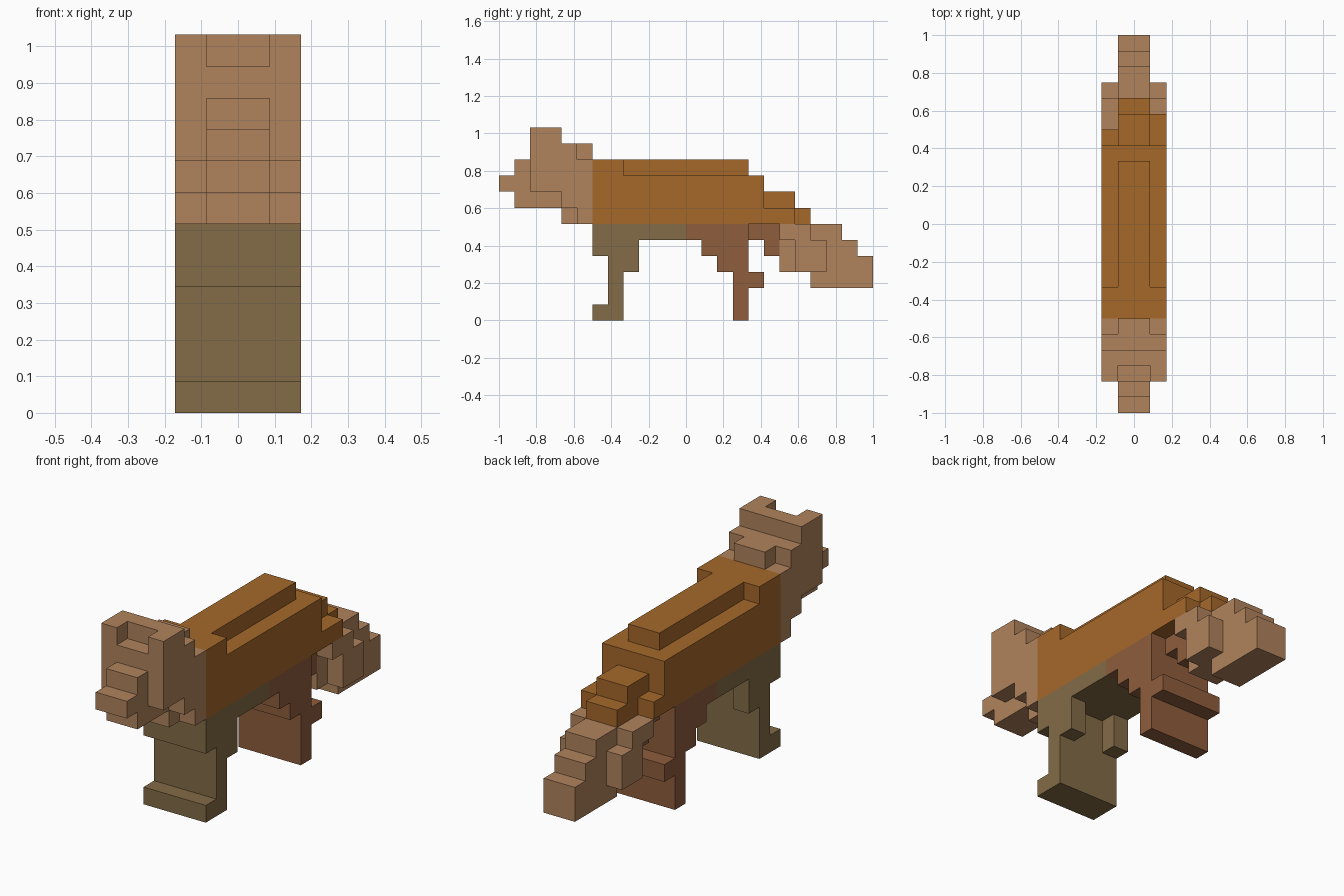
import bpy, bmesh, math

if "Cube" in bpy.data.objects:
    bpy.data.objects.remove(bpy.data.objects["Cube"])

# Block size along x, y, z
CELL = (0.086, 1 / 12, 0.086)


def material(name, rgb):
    mat = bpy.data.materials.new(name)
    lin = [((c / 255 + 0.055) / 1.055) ** 2.4 for c in rgb]
    mat.diffuse_color = (*lin, 1)
    mat.use_nodes = True
    mat.node_tree.nodes["Principled BSDF"].inputs["Base Color"].default_value = mat.diffuse_color
    return mat


def full(y0, y1, z0, z1):
    return [(-2, 2, y0, y1, z0, z1)]


def mid(y0, y1, z0, z1):
    return [(-1, 1, y0, y1, z0, z1)]


def sides(y0, y1, z0, z1):
    return [(-2, -1, y0, y1, z0, z1), (1, 2, y0, y1, z0, z1)]


# Each part is a list of boxes measured in blocks
PARTS = {
    # snout, face, ears, neck
    "head": mid(-12, -11, 8, 9) + mid(-11, -10, 7, 10)
    + full(-10, -8, 8, 11) + mid(-10, -8, 7, 8)
    + sides(-10, -9, 11, 12) + full(-9, -8, 11, 12)
    + full(-8, -7, 7, 11) + mid(-8, -6, 6, 7)
    + sides(-7, -6, 6, 10) + mid(-7, -6, 7, 11),
    # trunk, raised back, shoulders, sloping rump
    "body": full(-6, 5, 6, 9) + mid(-6, 4, 9, 10) + sides(-6, -4, 9, 10)
    + full(5, 6, 6, 7) + mid(5, 7, 6, 8) + mid(7, 8, 6, 7)
    + [(1, 2, 6, 7, 6, 7)],
    # chest underside, elbows, shins, paws
    "front_legs": full(-6, 0, 5, 6) + full(-6, -4, 4, 5) + full(-5, -4, 0, 4)
    + full(-6, -5, 0, 1) + sides(-4, -3, 3, 5),
    # belly, thighs, shins, hocks
    "hind_legs": full(0, 4, 5, 6) + full(1, 4, 4, 5) + full(2, 4, 3, 4)
    + full(3, 4, 0, 3) + full(4, 5, 2, 3)
    + mid(4, 6, 5, 6) + mid(5, 6, 4, 5),
    # bushy tail
    "tail": mid(6, 8, 3, 6) + mid(8, 10, 2, 6) + mid(10, 11, 2, 5)
    + mid(11, 12, 2, 4) + sides(6, 7, 5, 6) + sides(7, 8, 3, 6)
    + sides(8, 9, 3, 5),
}

tan = material("tan", (176, 131, 93))
MATS = {
    "head": tan,
    "tail": tan,
    "body": material("orange_brown", (165, 104, 42)),
    "front_legs": material("olive_brown", (131, 107, 70)),
    "hind_legs": material("red_brown", (142, 93, 60)),
}


def cells(boxes):
    return {(x, y, z) for x0, x1, y0, y1, z0, z1 in boxes
            for x in range(x0, x1) for y in range(y0, y1) for z in range(z0, z1)}


solid = set().union(*(cells(b) for b in PARTS.values()))


def build(name, boxes):
    """Make the outer skin of a part, skipping faces hidden between blocks."""
    bm = bmesh.new()
    for c in sorted(cells(boxes)):
        for axis in range(3):
            for step in (0, 1):
                n = list(c)
                n[axis] += 2 * step - 1
                if tuple(n) in solid:
                    continue
                u, v = (axis + 1) % 3, (axis + 2) % 3
                corners = []
                for du, dv in ((0, 0), (1, 0), (1, 1), (0, 1)):
                    p = list(c)
                    p[axis] += step
                    p[u] += du
                    p[v] += dv
                    corners.append(bm.verts.new([p[i] * CELL[i] for i in range(3)]))
                bm.faces.new(corners if step else corners[::-1])
    bmesh.ops.remove_doubles(bm, verts=bm.verts, dist=0.001)
    bmesh.ops.dissolve_limit(bm, angle_limit=math.radians(1),
                             verts=bm.verts, edges=bm.edges)
    mesh = bpy.data.meshes.new(name)
    bm.to_mesh(mesh)
    bm.free()
    mesh.materials.append(MATS[name])
    bpy.context.collection.objects.link(bpy.data.objects.new(name, mesh))


for part, boxes in PARTS.items():
    build(part, boxes)
